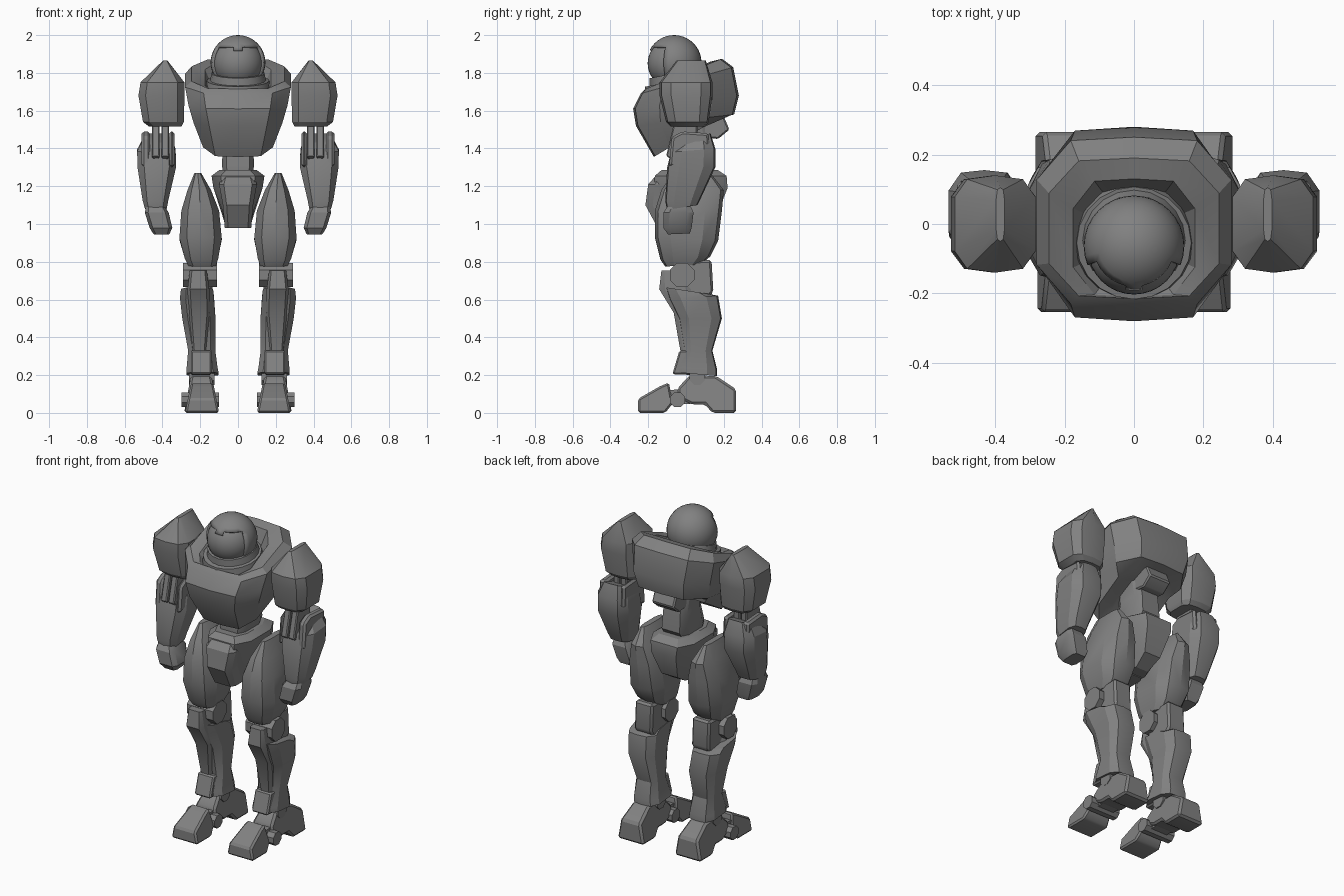
import bpy, bmesh, math
from mathutils import Vector, Matrix

if "Cube" in bpy.data.objects:
    bpy.data.objects.remove(bpy.data.objects["Cube"])

grey = bpy.data.materials.new("armour_grey")
grey.use_nodes = True
colour = (0.22, 0.22, 0.22, 1)
grey.diffuse_color = colour
grey.node_tree.nodes["Principled BSDF"].inputs["Base Color"].default_value = colour


def finish(name, bm, angle=28):
    bmesh.ops.recalc_face_normals(bm, faces=bm.faces)
    mesh = bpy.data.meshes.new(name)
    bm.to_mesh(mesh)
    bm.free()
    mesh.materials.append(grey)
    ob = bpy.data.objects.new(name, mesh)
    bpy.context.collection.objects.link(ob)
    bpy.ops.object.select_all(action='DESELECT')
    ob.select_set(True)
    bpy.context.view_layer.objects.active = ob
    bpy.ops.object.shade_smooth_by_angle(angle=math.radians(angle))
    return ob


def loft(name, rings, s=1, cut=0.3, crown=0.0):
    """Stack chamfered sections: (centre x, half width, front y, back y, front z, back z)."""
    bm = bmesh.new()
    loops = []
    for cx, w, yf, yb, zf, zb in rings:
        d = yb - yf
        a, b, e = w * (1 - cut * 1.4), d * cut, d * crown
        pts = [(0, yf), (a, yf + e), (w, yf + b), (w, yb - b), (a, yb - e),
               (0, yb), (-a, yb - e), (-w, yb - b), (-w, yf + b), (-a, yf + e)]
        loops.append([bm.verts.new((s * (cx + x), y, zf + (zb - zf) * (y - yf) / d))
                      for x, y in pts])
    n = len(loops[0])
    for lo, hi in zip(loops, loops[1:]):
        for i in range(n):
            bm.faces.new((lo[i], lo[(i + 1) % n], hi[(i + 1) % n], hi[i]))
    bm.faces.new(loops[0])
    bm.faces.new(loops[-1])
    return finish(name, bm)


def prism(name, profile, x0, x1, s=1, taper=1.0, bevel=0.0):
    """Extrude a side profile of (y, z) points from x0 to x1; taper narrows the high points."""
    bm = bmesh.new()
    mid, top = (x0 + x1) / 2, max(z for y, z in profile)
    sides = []
    for x in (x0, x1):
        sides.append([bm.verts.new((s * (mid + (x - mid) * (1 - (1 - taper) * z / top)), y, z))
                      for y, z in profile])
    n = len(profile)
    for i in range(n):
        j = (i + 1) % n
        bm.faces.new((sides[0][i], sides[0][j], sides[1][j], sides[1][i]))
    for side in sides:
        bm.faces.new(side)
    if bevel:
        bmesh.ops.recalc_face_normals(bm, faces=bm.faces)
        bmesh.ops.bevel(bm, geom=bm.edges[:], offset=bevel, segments=1, affect='EDGES')
    return finish(name, bm)


def axle(name, x0, x1, y, z, r, s):
    pts = [(y + r * math.cos(math.pi * (k + .5) / 4), z + r * math.sin(math.pi * (k + .5) / 4))
           for k in range(8)]
    return prism(name, pts, x0, x1, s)


def ball(name, centre, r, keep=None):
    bm = bmesh.new()
    bmesh.ops.create_uvsphere(bm, u_segments=32, v_segments=20, radius=r)
    if keep:
        gone = [f for f in bm.faces if not keep(f.calc_center_median() / r)]
        bmesh.ops.delete(bm, geom=gone, context='FACES')
    bmesh.ops.translate(bm, verts=bm.verts, vec=Vector(centre))
    return finish(name, bm)


# Head: shell with a face opening over a visor, in a sloping neck ring
shell = ball("helmet", (0, -.063, 1.855), .145,
             lambda d: not (d.y < -.35 and -.55 < d.z < .48 + .25 * d.y + .25))
rim = shell.modifiers.new("thickness", 'SOLIDIFY')
rim.thickness = .015
ball("visor", (0, -.07, 1.85), .133)
bm = bmesh.new()
for r, z in ((.175, 0), (.15, .04)):
    bmesh.ops.create_cone(bm, cap_ends=True, segments=20, radius1=r, radius2=r - .01, depth=.05,
                          matrix=Matrix.Translation((0, -.05, 1.735 + z))
                          @ Matrix.Rotation(.2, 4, 'X'))
finish("neck_ring", bm)

# Torso: tapered chest and back ending in a recessed sloping collar
loft("torso", [(0, .10, -.12, .12, 1.42, 1.54),
               (0, .185, -.17, .17, 1.355, 1.56),
               (0, .235, -.265, .255, 1.52, 1.58),
               (0, .262, -.28, .28, 1.61, 1.68),
               (0, .28, -.24, .25, 1.69, 1.83),
               (0, .245, -.215, .19, 1.715, 1.875),
               (0, .175, -.21, .13, 1.69, 1.86),
               (0, .13, -.17, .09, 1.65, 1.74)], cut=.25, crown=.02)
loft("abdomen", [(0, .075, -.08, .10, 1.24, 1.24), (0, .085, -.09, .15, 1.31, 1.31),
                 (0, .08, -.06, .14, 1.42, 1.42), (0, .085, -.06, .12, 1.52, 1.52)], cut=.2)
prism("spine_block", [(.08, 1.46), (.17, 1.45), (.23, 1.50), (.20, 1.57), (.08, 1.57)],
      -.075, .075, bevel=.008)

# Pelvis with a raised front plate
loft("pelvis", [(0, .065, -.13, .07, .985, .985), (0, .085, -.17, .16, 1.09, 1.04),
                (0, .13, -.17, .22, 1.19, 1.19), (0, .14, -.165, .215, 1.255, 1.255),
                (0, .10, -.13, .17, 1.285, 1.285)], cut=.25)
loft("pelvis_front_plate", [(0, .07, -.15, 0, .98, .98), (0, .08, -.215, 0, 1.10, 1.10),
                            (0, .10, -.20, 0, 1.21, 1.21), (0, .085, -.16, 0, 1.255, 1.255)],
     cut=.18)

for side, s in (("left", 1), ("right", -1)):
    # Shoulder pad and elbow struts
    loft(side + "_shoulder_pad", [
        (.385, .085, -.08, .10, 1.515, 1.515), (.395, .108, -.105, .12, 1.54, 1.54),
        (.405, .122, -.14, .14, 1.68, 1.68), (.40, .116, -.14, .14, 1.75, 1.75),
        (.385, .012, -.05, .105, 1.865, 1.865)], s, cut=.22, crown=.04)
    for k, x in enumerate((.385, .435)):
        prism(f"{side}_elbow_strut_{k + 1}", [(-.06, 1.55), (-.105, 1.36), (-.06, 1.33),
              (.06, 1.36), (.06, 1.55)], x - .02, x + .02, s, bevel=.006)
    # Forearm with raised cheeks around the elbow
    loft(side + "_forearm", [
        (.435, .058, -.10, .06, 1.075, 1.10), (.437, .068, -.11, .08, 1.12, 1.14),
        (.43, .102, -.10, .155, 1.30, 1.30), (.432, .102, -.08, .155, 1.38, 1.40),
        (.425, .07, -.03, .13, 1.43, 1.48)], s, cut=.25, crown=.03)
    for label, x0, x1 in (("outer", .465, .51), ("inner", .335, .365)):
        prism(f"{side}_{label}_elbow_cheek", [(-.09, 1.30), (-.075, 1.46), (-.02, 1.49),
              (.12, 1.48), (.13, 1.35)], x0, x1, s, bevel=.012)
    loft(side + "_hand", [
        (.405, .042, -.095, .02, .945, .95), (.408, .06, -.12, .03, .98, .98),
        (.43, .063, -.12, .04, 1.06, 1.06), (.44, .045, -.09, .02, 1.105, 1.105)], s, cut=.2)

    # Thigh swelling above the knee
    loft(side + "_thigh", [
        (.19, .072, -.11, .08, .775, .785), (.193, .088, -.135, .13, .81, .83),
        (.198, .112, -.165, .17, .93, .91), (.20, .10, -.165, .19, 1.07, 1.07),
        (.205, .062, -.13, .20, 1.18, 1.18), (.213, .018, -.07, .13, 1.27, 1.27)],
        s, cut=.25, crown=.05)
    # Knee joint and rear link
    axle(side + "_knee_axle", .11, .29, -.02, .73, .07, s)
    prism(side + "_knee_link", [(-.05, .80), (-.04, .62), (.09, .58), (.145, .64),
          (.135, .81)], .135, .255, s, bevel=.012)
    # Shin, raised knee guard and flared cuff
    loft(side + "_shin", [
        (.187, .085, -.055, .165, .215, .195), (.19, .082, -.055, .165, .24, .23),
        (.192, .072, -.01, .14, .33, .33), (.207, .088, -.04, .19, .50, .50),
        (.217, .09, -.09, .17, .60, .62), (.217, .085, -.11, .12, .665, .63)],
        s, cut=.24, crown=.03)
    loft(side + "_shin_guard", [
        (.205, .035, -.03, .05, .33, .33), (.205, .055, -.065, .05, .53, .53),
        (.21, .058, -.142, .03, .655, .655), (.21, .045, -.13, -.05, .755, .755)], s, cut=.18)
    prism(side + "_ankle_plate", [(-.072, .205), (-.035, .33), (.05, .33), (.05, .2)],
          .14, .25, s, bevel=.008)
    axle(side + "_ankle_axle", .125, .26, .06, .19, .045, s)
    # Heel, ball joint and toe
    prism(side + "_heel", [(.14, 0), (.265, 0), (.265, .125), (.16, .195), (.02, .20),
          (-.045, .13), (-.04, .08), (.03, .045), (.10, .045)], .105, .285, s, .6, .012)
    axle(side + "_foot_axle", .10, .30, -.045, .07, .042, s)
    prism(side + "_foot_bridge", [(-.12, .04), (.05, .05), (.05, .13), (-.10, .12)],
          .14, .25, s)
    prism(side + "_toe", [(-.253, 0), (-.11, 0), (-.07, .05), (-.09, .16), (-.13, .145),
          (-.253, .075)], .10, .28, s, .65, .01)
